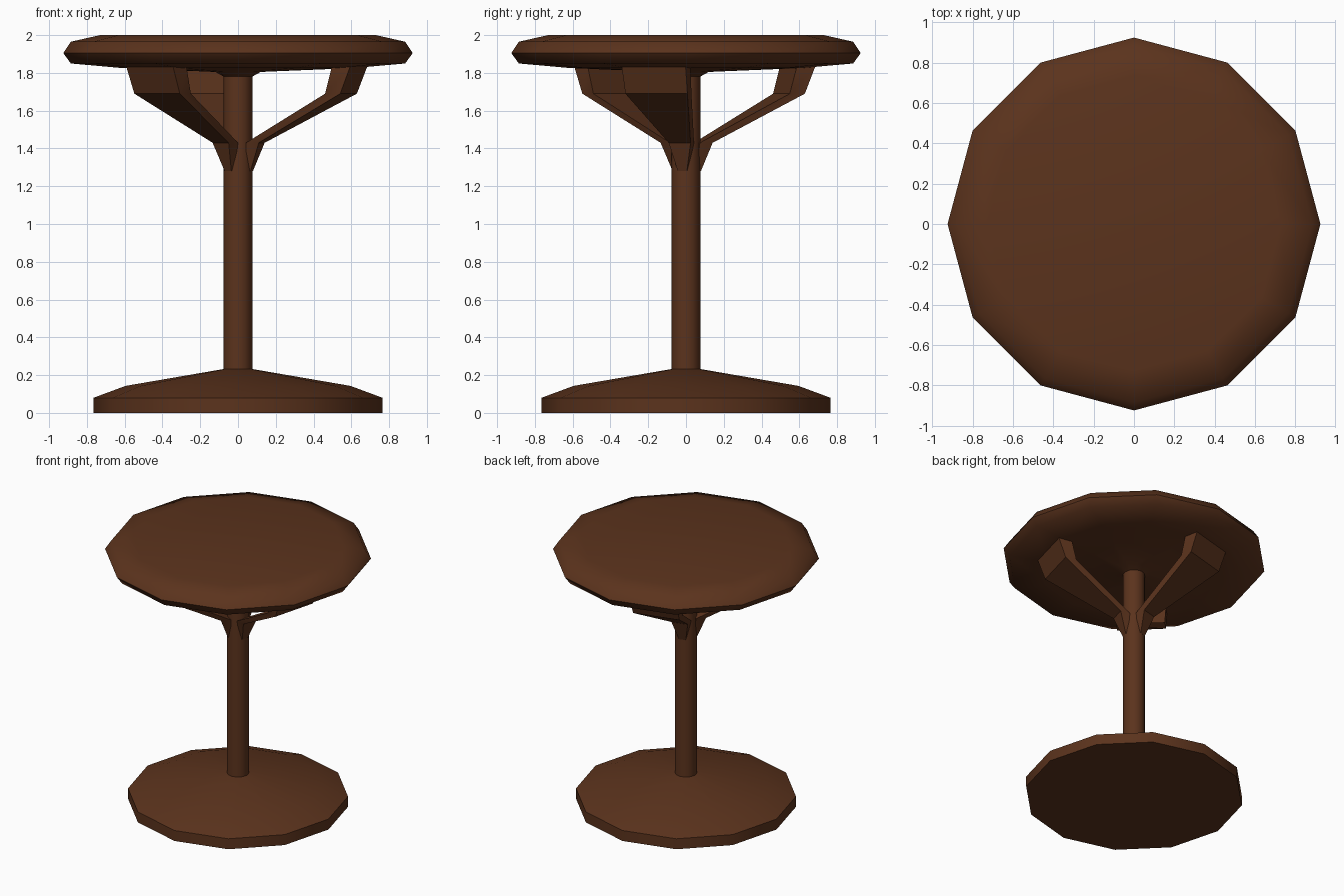
import bpy, bmesh
from math import sin, cos, pi, radians

if "Cube" in bpy.data.objects:
    bpy.data.objects.remove(bpy.data.objects["Cube"])

SIDES = 12
wood = bpy.data.materials.new("dark_wood")
wood.diffuse_color = (0.105, 0.033, 0.012, 1)
wood.use_nodes = True
wood.node_tree.nodes["Principled BSDF"].inputs["Base Color"].default_value = wood.diffuse_color


def finish(name, bm, angle):
    bmesh.ops.recalc_face_normals(bm, faces=bm.faces)
    mesh = bpy.data.meshes.new(name)
    bm.to_mesh(mesh)
    bm.free()
    obj = bpy.data.objects.new(name, mesh)
    bpy.context.collection.objects.link(obj)
    mesh.materials.append(wood)
    bpy.ops.object.select_all(action='DESELECT')
    obj.select_set(True)
    bpy.context.view_layer.objects.active = obj
    bpy.ops.object.shade_smooth_by_angle(angle=radians(angle))
    return obj


def loft(name, rings, angle):
    """Skin a stack of point rings and cap both ends."""
    bm = bmesh.new()
    loops = [[bm.verts.new(p) for p in ring] for ring in rings]
    n = len(loops[0])
    for a, b in zip(loops, loops[1:]):
        for i in range(n):
            j = (i + 1) % n
            bm.faces.new((a[i], a[j], b[j], b[i]))
    bm.faces.new(loops[0])
    bm.faces.new(loops[-1])
    return finish(name, bm, angle)


def turned(name, profile, angle=50):
    rings = [[(r * cos(2 * pi * i / SIDES), r * sin(2 * pi * i / SIDES), z)
              for i in range(SIDES)] for r, z in profile]
    return loft(name, rings, angle)


# Foot, post and round top, all turned with twelve sides
turned("base", [(0.765, 0), (0.765, 0.08), (0.595, 0.143), (0.077, 0.232)])
turned("post", [(0.077, 0.2), (0.077, 1.79)])
turned("table_top", [(0.075, 1.78), (0.12, 1.805), (0.62, 1.826), (0.885, 1.85),
                     (0.925, 1.905), (0.885, 1.965), (0.73, 2.0)])

# Three flared braces: height, inner radius, outer radius, width
sections = [(1.28, 0.05, 0.075, 0.05), (1.43, 0.06, 0.13, 0.12),
            (1.69, 0.523, 0.606, 0.34), (1.83, 0.56, 0.66, 0.35)]
for k, deg in enumerate((-15, 105, 225)):
    c, s = cos(radians(deg)), sin(radians(deg))
    rings = []
    for z, r0, r1, w in sections:
        corners = [(r0, -w / 2), (r1, -w / 2), (r1, w / 2), (r0, w / 2)]
        rings.append([(r * c - t * s, r * s + t * c, z) for r, t in corners])
    loft(f"brace_{k + 1}", rings, 40)
